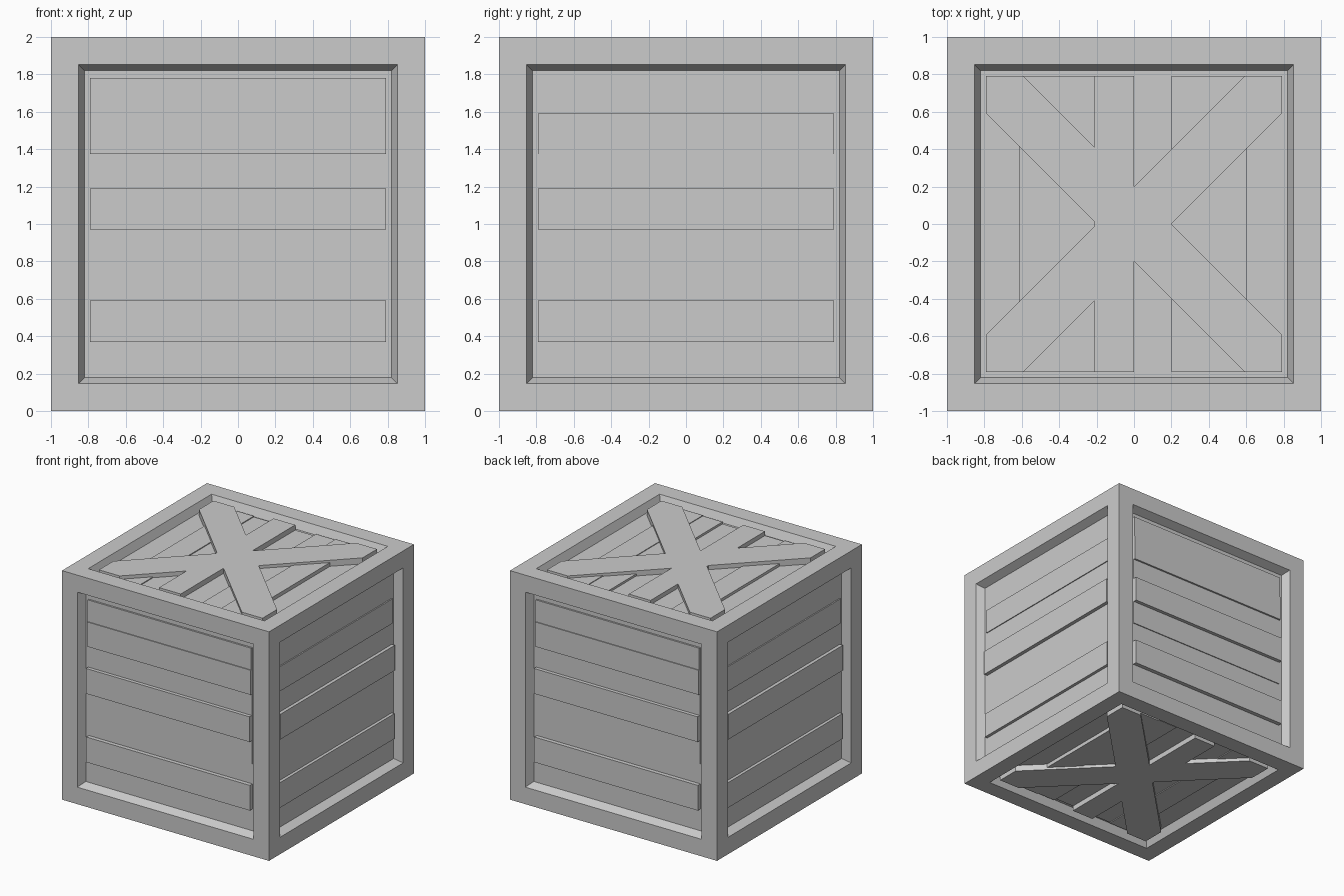
import bpy, bmesh
from mathutils import Vector

if "Cube" in bpy.data.objects:
    bpy.data.objects.remove(bpy.data.objects["Cube"])

OPEN, INNER, DEPTH = 0.79, 0.745, 0.07   # opening half size, panel half size, recess depth
SLOPE = DEPTH / (OPEN - INNER)


def finish(name, bm):
    bmesh.ops.recalc_face_normals(bm, faces=bm.faces)
    me = bpy.data.meshes.new(name)
    bm.to_mesh(me)
    bm.free()
    ob = bpy.data.objects.new(name, me)
    bpy.context.collection.objects.link(ob)
    return ob


def place(axis, sign, u, v, w):
    """u along the plank, v across it, w outward from the crate centre."""
    if axis == 'y':
        return Vector((u, sign * w, 1 + v))
    if axis == 'x':
        return Vector((sign * w, u, 1 + v))
    return Vector((v, u, 1 + sign * w))


def slab(name, axis, sign, outline, depth):
    """Flat board whose outer face lies `depth` below the crate face."""
    bm = bmesh.new()
    base = [bm.verts.new(place(axis, sign, u, v, 0.9)) for u, v in outline]
    top = [bm.verts.new(place(axis, sign, u, v, 1 - depth)) for u, v in outline]
    n = len(outline)
    bm.faces.new(base)
    bm.faces.new(top)
    for i in range(n):
        j = (i + 1) % n
        bm.faces.new((base[i], base[j], top[j], top[i]))
    return finish(name, bm)


# Crate body: cube with a bevelled recess in every face
bm = bmesh.new()
bmesh.ops.create_cube(bm, size=2)
bmesh.ops.translate(bm, verts=bm.verts, vec=(0, 0, 1))
panels = bm.faces[:]
bmesh.ops.inset_individual(bm, faces=panels, thickness=1 - OPEN)
bmesh.ops.inset_individual(bm, faces=panels, thickness=OPEN - INNER, depth=-DEPTH)
finish("crate_frame", bm)

# Planks: edges across the face, and visible half length (sets how proud each one sits)
side_edges = [-0.78, -0.63, -0.41, -0.235, -0.03, 0.19, 0.375, 0.59, 0.78]
lid_edges = [-0.78, -0.615, -0.40, -0.21, 0.0, 0.20, 0.39, 0.605, 0.78]
faces = {
    'y': ("front_back", side_edges, [0, 0.768, 0, 0.75, 0.77, 0.75, 0.76, 0.755]),
    'x': ("side", side_edges, [0, 0.762, 0, 0, 0.766, 0.747, 0.752, 0]),
    'z': ("lid_base", lid_edges, [0, 0.76, 0.755, 0.779, 0.75, 0.762, 0.766, 0]),
}
for axis, (label, edges, reach) in faces.items():
    for sign in (-1, 1):
        for lo, hi, r in zip(edges, edges[1:], reach):
            if r:
                outline = [(-OPEN, lo), (OPEN, lo), (OPEN, hi), (-OPEN, hi)]
                slab(label + "_plank", axis, sign, outline, (OPEN - r) * SLOPE)

# Crossed braces on the lid and base
e, c = OPEN, OPEN - 0.2
brace = [(e, e), (c, e), (-e, -c), (-e, -e), (-c, -e), (e, c)]
for sign in (-1, 1):
    for flip in (-1, 1):
        slab("diagonal_brace", 'z', sign, [(u, v * flip) for u, v in brace],
             (OPEN - 0.779) * SLOPE)
